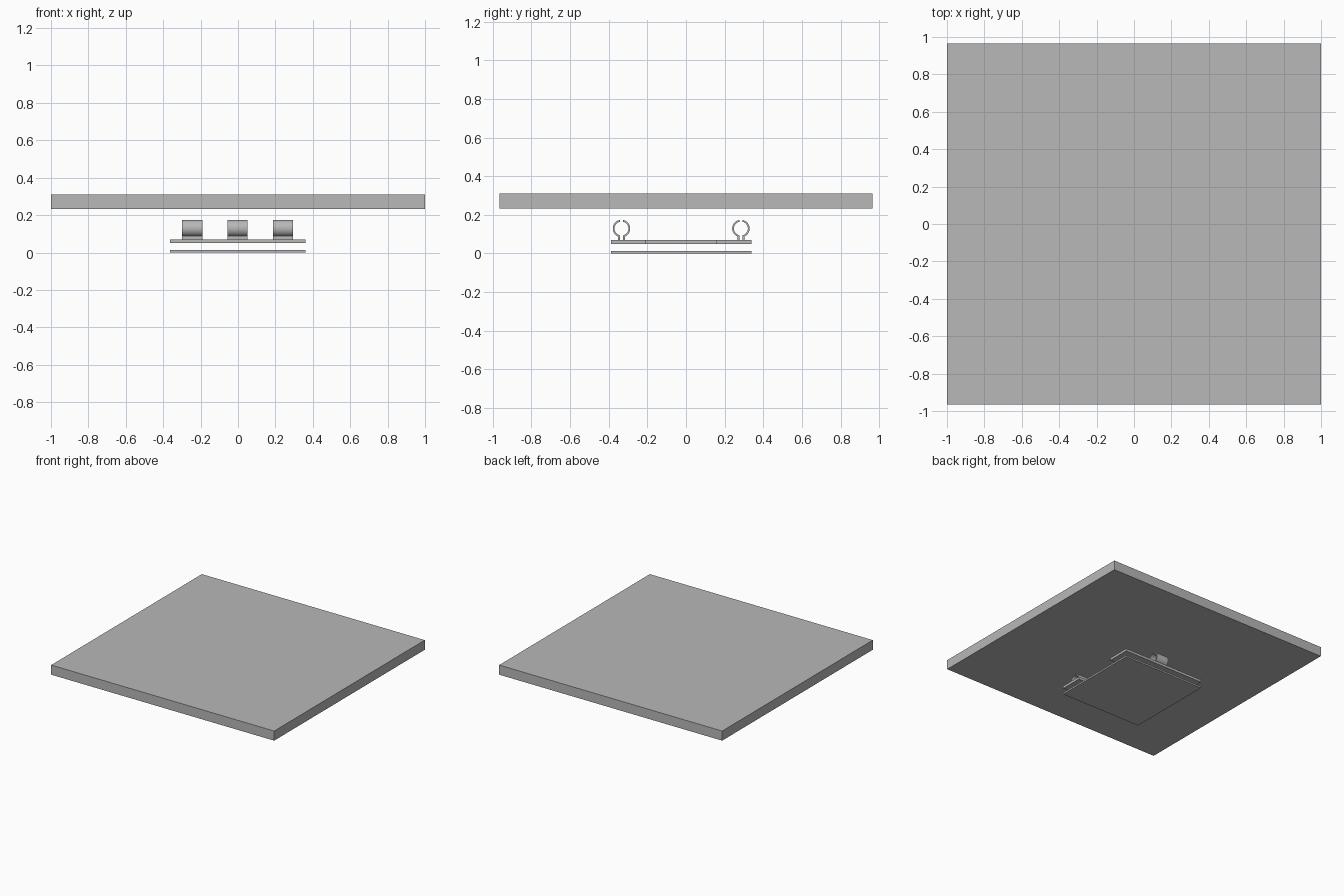
import bpy, bmesh
from math import sin, cos, asin, pi, radians
from mathutils import Vector

cube = bpy.data.objects.get("Cube")
if cube:
    bpy.data.objects.remove(cube)

grey = bpy.data.materials.new("plain grey")
grey.use_nodes = True
grey.diffuse_color = (0.48, 0.48, 0.48, 1)
grey.node_tree.nodes["Principled BSDF"].inputs["Base Color"].default_value = grey.diffuse_color


def prism(name, outlines, direction, smooth=False):
    """Extrude closed 3D outlines along a direction into one solid object."""
    bm = bmesh.new()
    for outline in outlines:
        face = bm.faces.new([bm.verts.new(p) for p in outline])
        new = bmesh.ops.extrude_face_region(bm, geom=[face], use_keep_orig=True)["geom"]
        verts = [v for v in new if isinstance(v, bmesh.types.BMVert)]
        bmesh.ops.translate(bm, verts=verts, vec=Vector(direction))
    bmesh.ops.recalc_face_normals(bm, faces=bm.faces)
    mesh = bpy.data.meshes.new(name)
    bm.to_mesh(mesh)
    bm.free()
    mesh.materials.append(grey)
    obj = bpy.data.objects.new(name, mesh)
    bpy.context.collection.objects.link(obj)
    if smooth:
        bpy.ops.object.select_all(action="DESELECT")
        obj.select_set(True)
        bpy.context.view_layer.objects.active = obj
        bpy.ops.object.shade_smooth_by_angle(angle=radians(30))
    return obj


def plate(name, corners, z0, z1):
    return prism(name, [[(x, y, z0) for x, y in corners]], (0, 0, z1 - z0))


def rectangle(x0, x1, y0, y1):
    return [(x0, y0), (x1, y0), (x1, y1), (x0, y1)]


# Large top slab and thin base plate
plate("top_slab", rectangle(-1, 1, -0.965, 0.965), 0.232, 0.31)
LEFT, RIGHT, FRONT, BACK = -0.364, 0.36, -0.388, 0.34
plate("base_plate", rectangle(LEFT, RIGHT, FRONT, BACK), 0, 0.013)

# Clip carrier: two end bars joined by a narrower web
n0, n1, web = -0.207, 0.156, 0.18
plate("clip_carrier", [
    (LEFT, FRONT), (RIGHT, FRONT), (RIGHT, n0), (web, n0), (web, n1), (RIGHT, n1),
    (RIGHT, BACK), (LEFT, BACK), (LEFT, n1), (-web, n1), (-web, n0), (LEFT, n0)],
    0.05, 0.07)


def half_clip(side, x, y):
    """Outline of one springy jaw with its foot; side is 1 or -1."""
    outer, inner, zc, foot = 0.045, 0.036, 0.129, 0.069
    gap, leg_in, leg_out, steps = 0.008, 0.008, 0.018, 20

    def arc(r, y_top, y_low):
        a, b = asin(y_top / r), pi - asin(y_low / r)
        angles = [a + (b - a) * i / steps for i in range(steps + 1)]
        return [(r * sin(t), zc + r * cos(t)) for t in angles]

    points = arc(outer, gap, leg_out) + [(leg_out, foot), (leg_in, foot)]
    points += reversed(arc(inner, gap, leg_in))
    return [(x, y + side * u, z) for u, z in points]


# Three tube clips: two at the front, one at the back
for name, x, y in [("front_left_clip", 0.241, -0.334),
                   ("front_right_clip", -0.245, -0.334),
                   ("back_clip", -0.002, 0.284)]:
    halves = [half_clip(side, x - 0.054, y) for side in (1, -1)]
    prism(name, halves, (0.108, 0, 0), smooth=True)
